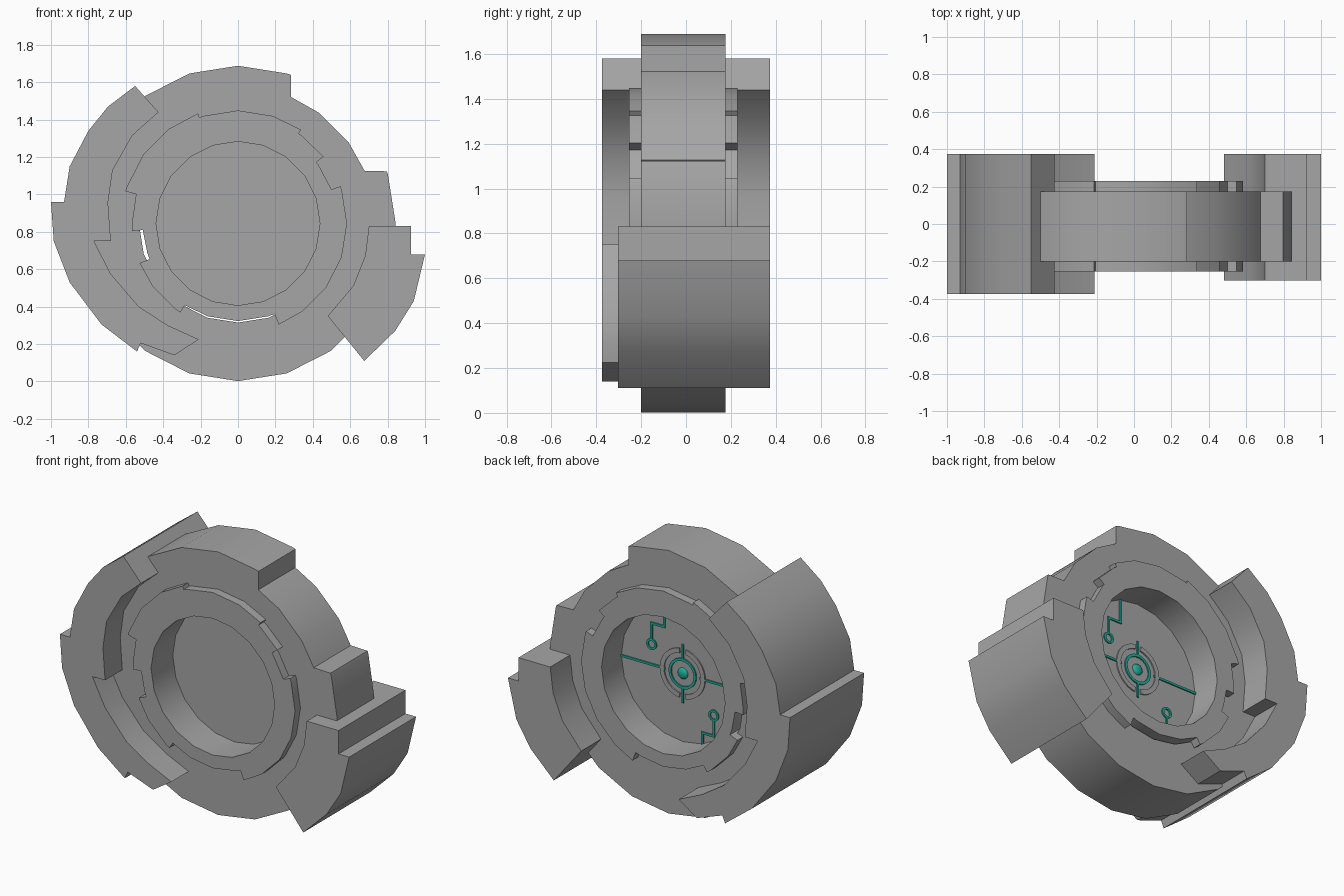
import bpy, bmesh
from math import cos, sin, radians, pi, hypot

cube = bpy.data.objects.get("Cube")
if cube:
    bpy.data.objects.remove(cube, do_unlink=True)

MID = 0.845      # height of the wheel axis
BACK = 0.03      # back face of the centre disc


def material(name, rgb):
    mat = bpy.data.materials.new(name)
    mat.use_nodes = True
    mat.diffuse_color = (*rgb, 1)
    mat.node_tree.nodes["Principled BSDF"].inputs["Base Color"].default_value = (*rgb, 1)
    return mat


grey = material("stone_grey", (0.38, 0.38, 0.38))
teal = material("circuit_teal", (0.015, 0.42, 0.32))


def arc(start, end, radius, step=18):
    """Points on an arc about the axis, with corners on multiples of the step."""
    angles = [start] + [a for a in range(-360, 720, step) if start + 1 < a < end - 1] + [end]
    return [(radius * cos(radians(a)), MID + radius * sin(radians(a))) for a in angles]


def circle(radius, x=0, z=MID, count=20):
    turn = 2 * pi / count
    return [(x + radius * cos(turn * i), z + radius * sin(turn * i)) for i in range(count)]


def finish(obj, mat):
    obj.data.materials.clear()
    obj.data.materials.append(mat)
    bpy.ops.object.select_all(action='DESELECT')
    obj.select_set(True)
    bpy.context.view_layer.objects.active = obj
    bpy.ops.object.shade_smooth_by_angle(angle=radians(30))


def prism(name, outlines, front, back, mat):
    """Extrude x-z outlines (first outer, then holes) from front to back in y."""
    curve = bpy.data.curves.new(name, 'CURVE')
    curve.dimensions = '2D'
    curve.fill_mode = 'BOTH'
    curve.extrude = (back - front) / 2
    for outline in outlines:
        spline = curve.splines.new('POLY')
        spline.points.add(len(outline) - 1)
        for point, (x, z) in zip(spline.points, outline):
            point.co = (x, z, 0, 1)
        spline.use_cyclic_u = True
    source = bpy.data.objects.new(name + "_profile", curve)
    bpy.context.collection.objects.link(source)
    bpy.context.view_layer.update()
    evaluated = source.evaluated_get(bpy.context.evaluated_depsgraph_get())
    mesh = bpy.data.meshes.new_from_object(evaluated)
    bpy.data.objects.remove(source, do_unlink=True)
    mesh.name = name
    bm = bmesh.new()
    bm.from_mesh(mesh)
    bmesh.ops.remove_doubles(bm, verts=bm.verts, dist=0.0001)
    for v in bm.verts:
        v.co = (v.co.x, (front + back) / 2 - v.co.z, v.co.y)
    bmesh.ops.recalc_face_normals(bm, faces=bm.faces)
    bm.to_mesh(mesh)
    bm.free()
    obj = bpy.data.objects.new(name, mesh)
    bpy.context.collection.objects.link(obj)
    finish(obj, mat)
    return obj


# Main ring with a stepped recess at its upper left
main_outline = arc(70.3, 379.3, 0.843) + arc(22.6, 67.2, 0.733)
prism("main_ring", [main_outline, circle(0.53)], -0.2, 0.175, grey)

# Inner ring whose rim steps in and out
steps = [(-68, 20, 0.583), (20, 38, 0.532), (38, 56, 0.58), (56, 110, 0.604),
         (110, 164, 0.626), (164, 184, 0.567), (184, 202, 0.51),
         (202, 237, 0.567), (237, 292, 0.522)]
inner_outline = [p for step in steps for p in arc(*step)]
prism("inner_ring", [inner_outline, circle(0.438)], -0.255, 0.23, grey)

# Wide armour segment on the right side
right_outline = [
    (-.55, 1.58), (-.425, 1.44), (-.565, 1.315), (-.67, 1.13), (-.695, .955),
    (-.68, .75), (-.77, .75), (-.68, .575), (-.53, .4), (-.375, .3),
    (-.21, .225), (-.34, .14), (-.52, .205), (-.54, .16), (-.73, .305),
    (-.9, .53), (-.985, .75), (-1, .96), (-.93, .96), (-.9, 1.15),
    (-.8, 1.34), (-.695, 1.47)]
prism("right_armour", [right_outline], -0.375, 0.375, grey)

# Shorter armour segment on the left side
left_outline = [
    (.7, .83), (.925, .83), (.925, .68), (1, .68), (.94, .43), (.84, .27),
    (.675, .11), (.48, .35), (.615, .51), (.68, .67)]
prism("left_armour", [left_outline], -0.303, 0.375, grey)

# Centre disc
prism("centre_disc", [circle(0.45)], -0.035, BACK, grey)


# Circuit emblem on the back of the disc
def plate(name, outlines, mat=teal, height=0.008):
    prism(name, outlines, BACK - 0.001, BACK + height, mat)


def trace(name, points, width=0.014):
    """Thin straight strips joining points given relative to the axis."""
    for i, ((x1, z1), (x2, z2)) in enumerate(zip(points, points[1:])):
        length = hypot(x2 - x1, z2 - z1)
        dx, dz = (x2 - x1) / length * width / 2, (z2 - z1) / length * width / 2
        corners = [(x1 - dx - dz, z1 - dz + dx), (x2 + dx - dz, z2 + dz + dx),
                   (x2 + dx + dz, z2 + dz - dx), (x1 - dx + dz, z1 - dz - dx)]
        plate(f"{name}_{i + 1}", [[(x, MID + z) for x, z in corners]])


for side, label in ((1, "left"), (-1, "right")):
    trace(label + "_line", [(side * 0.13, 0), (side * 0.438, 0)])
    turn = 0 if side > 0 else 180
    half = arc(turn - 82, turn + 82, 0.16, 9) + arc(turn - 82, turn + 82, 0.13, 9)[::-1]
    plate(label + "_emblem_band", [half], grey)
for side, label in ((1, "upper"), (-1, "lower")):
    trace(label + "_tick", [(0, side * 0.1), (0, side * 0.18)])

plate("emblem_ring", [circle(0.097, count=32), circle(0.08, count=32)])
trace("upper_circuit", [(.13, .42), (.13, .265), (.22, .265), (.22, .16)])
trace("lower_circuit", [(-.14, -.415), (-.14, -.342), (-.22, -.342), (-.22, -.24)])
for name, x, z in (("upper_node", .22, .13), ("lower_node", -.22, -.21)):
    plate(name, [circle(0.036, x, MID + z), circle(0.022, x, MID + z)])

# Domed centre stud
bpy.ops.mesh.primitive_uv_sphere_add(segments=24, ring_count=12, radius=0.036,
                                     location=(0, BACK, MID))
stud = bpy.context.object
stud.name = "centre_stud"
stud.scale.y = 0.5
finish(stud, teal)
